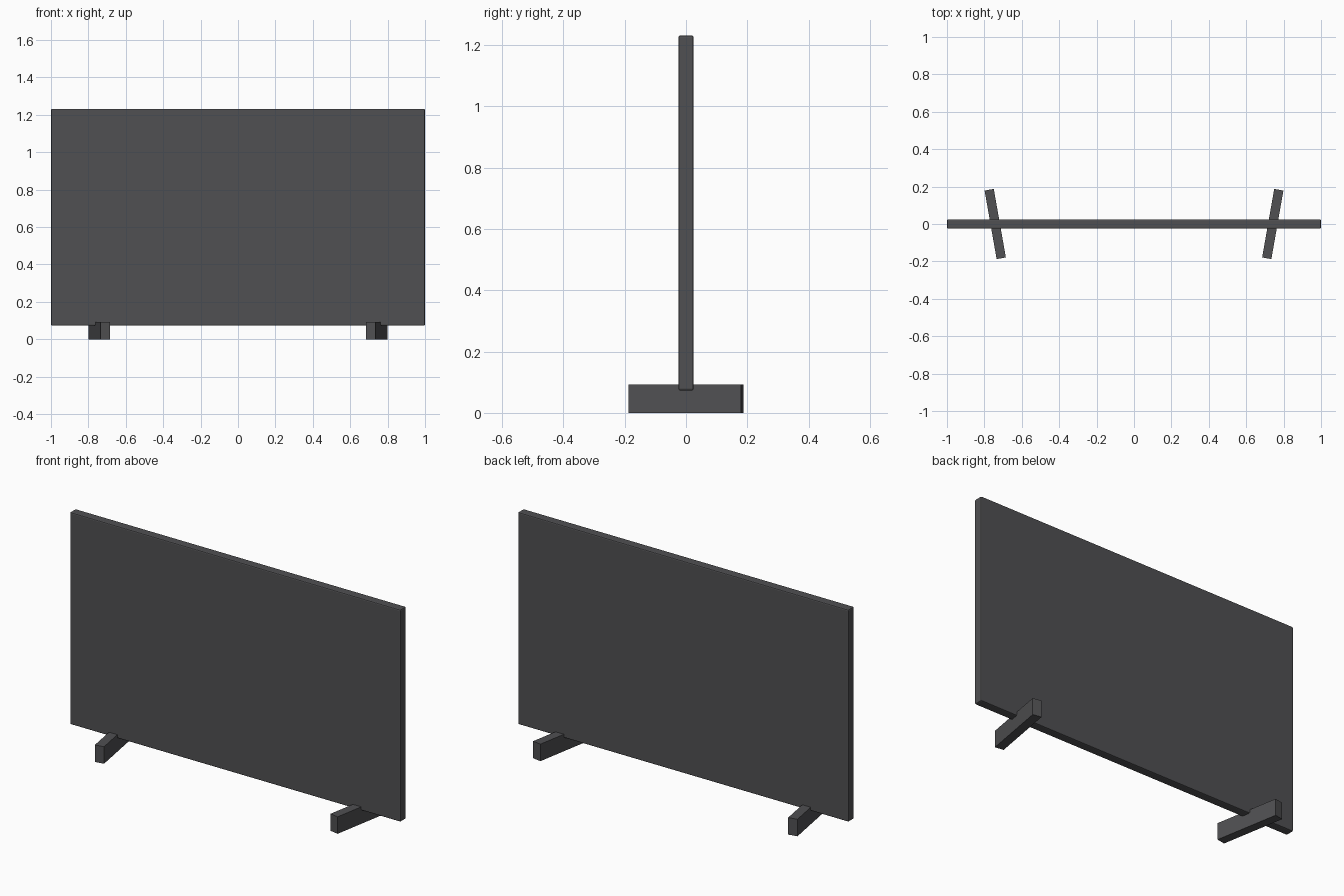
import bpy
from math import radians

if "Cube" in bpy.data.objects:
    bpy.data.objects.remove(bpy.data.objects["Cube"])

dark = bpy.data.materials.new("dark_plastic")
dark.diffuse_color = (0.08, 0.08, 0.085, 1)
dark.use_nodes = True
dark.node_tree.nodes["Principled BSDF"].inputs["Base Color"].default_value = dark.diffuse_color


def box(name, size, centre, turn=0):
    bpy.ops.mesh.primitive_cube_add(size=1, location=centre)
    ob = bpy.context.object
    ob.name = name
    ob.scale = size
    bpy.ops.object.transform_apply(location=False, rotation=False, scale=True)
    ob.rotation_euler.z = radians(turn)
    ob.data.materials.append(dark)
    return ob


# Thin flat panel with slightly softened edges
panel = box("screen_panel", (2.0, 0.05, 1.159), (0, 0, 0.6525))
bevel = panel.modifiers.new("soft_edges", 'BEVEL')
bevel.width = 0.006
bevel.segments = 2

# Pair of splayed bar feet, mirrored left and right
for side, label in ((1, "right"), (-1, "left")):
    box(label + "_foot", (0.05, 0.372, 0.093), (side * 0.742, 0, 0.0465), -10 * side)
